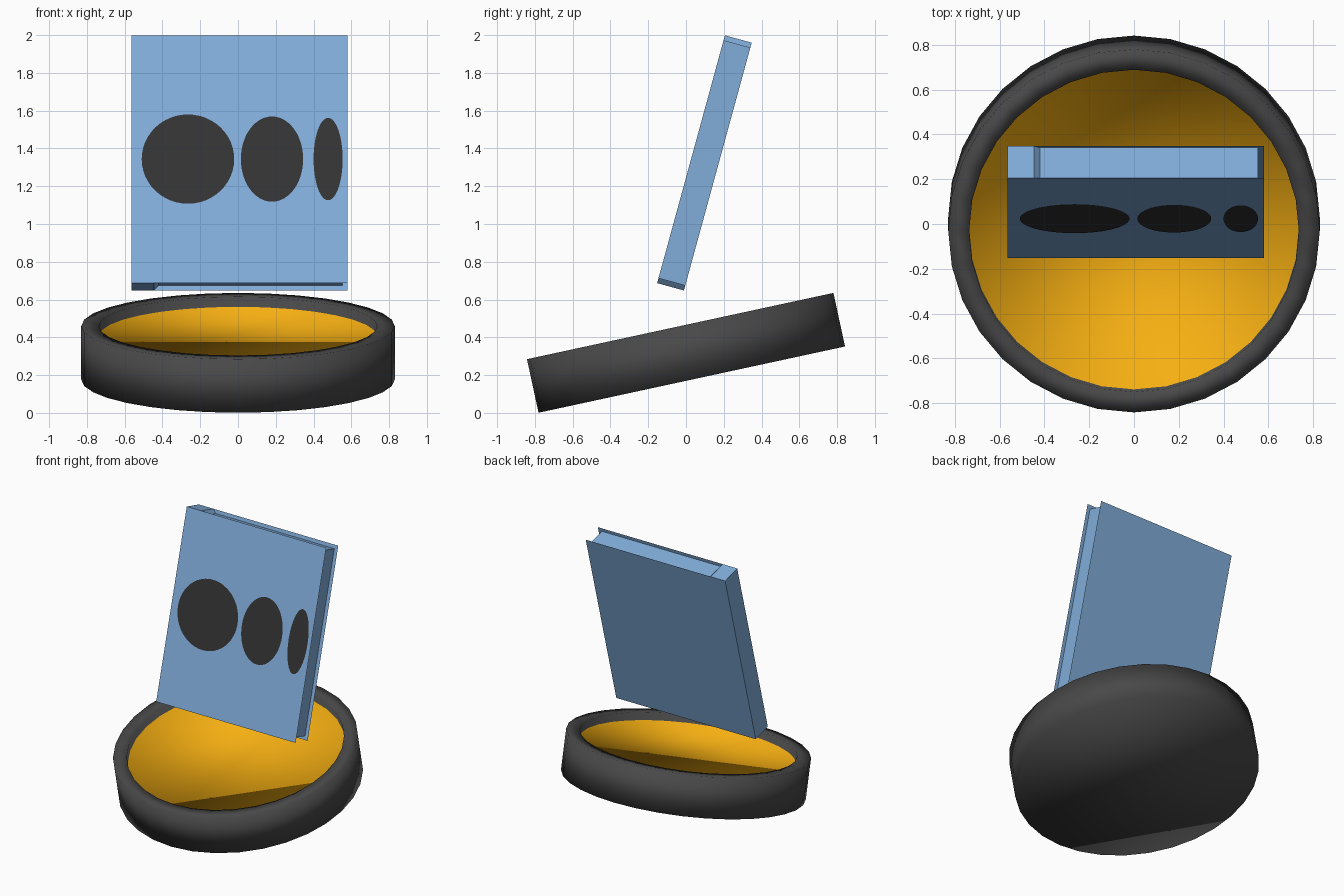
import bpy, bmesh, math
from mathutils import Matrix

if "Cube" in bpy.data.objects:
    bpy.data.objects.remove(bpy.data.objects["Cube"])


def material(name, rgb):
    m = bpy.data.materials.new(name)
    m.diffuse_color = (*rgb, 1)
    m.use_nodes = True
    m.node_tree.nodes["Principled BSDF"].inputs["Base Color"].default_value = m.diffuse_color
    return m


BLUE = material("blue", (0.22, 0.42, 0.70))
DARK = material("dark", (0.033, 0.033, 0.033))
GREY = material("dark_grey", (0.065, 0.065, 0.065))
YELLOW = material("yellow", (0.92, 0.43, 0.006))


def finish(name, bm, mats, place):
    """Turn a bmesh into a placed, named object."""
    me = bpy.data.meshes.new(name)
    bm.to_mesh(me)
    bm.free()
    for m in mats:
        me.materials.append(m)
    ob = bpy.data.objects.new(name, me)
    ob.matrix_world = place
    bpy.context.collection.objects.link(ob)
    return ob


# Dish: tilted 32-sided cylinder, flat rim, shallow recessed yellow floor
bm = bmesh.new()
bmesh.ops.create_cone(bm, cap_ends=True, segments=32,
                      radius1=0.83, radius2=0.83, depth=0.29)
floor = max(bm.faces, key=lambda f: f.calc_center_median().z)
for thickness, depth in ((0.093, 0), (0, -0.055)):
    bmesh.ops.inset_individual(bm, faces=[floor], thickness=thickness,
                               depth=depth, use_even_offset=True)
for f in bm.faces:
    f.smooth = True
floor.material_index = 1
finish("dish", bm, [GREY, YELLOW],
       Matrix.Translation((0, 0, 0.318)) @ Matrix.Rotation(math.radians(12.2), 4, 'X'))

# Book: stepped page-block outline between two thin full-size covers
place = Matrix.Translation((0, 0.0975, 1.3235)) @ Matrix.Rotation(math.radians(-15.3), 4, 'X')
T, H, L, R, STEP = 0.0735, 0.68, -0.565, 0.58, 0.027
lower = [(L, -H), (-0.446, -H), (-0.42, -H + STEP), (R - STEP, -H + STEP)]
outline = lower + [(x, -z) for x, z in reversed(lower)]
bm = bmesh.new()
front, back = [[bm.verts.new((x, y, z)) for x, z in outline] for y in (-T, T)]
n = len(outline)
for i in range(n):
    j = (i + 1) % n
    bm.faces.new((front[i], back[i], back[j], front[j]))
for ring, y in ((front, -T), (back, T)):
    corners = [ring[0], bm.verts.new((R, y, -H)), bm.verts.new((R, y, H)), ring[-1]]
    bm.faces.new(corners if y < 0 else corners[::-1])
finish("book", bm, [BLUE], place)

# Dark discs on the front cover: centre x, half width, half height
for i, (x, rx, rz) in enumerate([(-0.265, 0.245, 0.245),
                                 (0.18, 0.165, 0.234),
                                 (0.477, 0.077, 0.226)]):
    bm = bmesh.new()
    bmesh.ops.create_circle(bm, cap_ends=True, segments=48, radius=1)
    bmesh.ops.transform(bm, verts=bm.verts, matrix=(
        Matrix.Translation((x, -T - 0.003, 0))
        @ Matrix.Diagonal((rx, 1, rz, 1))
        @ Matrix.Rotation(math.pi / 2, 4, 'X')))
    finish(f"cover_disc_{i + 1}", bm, [DARK], place)
